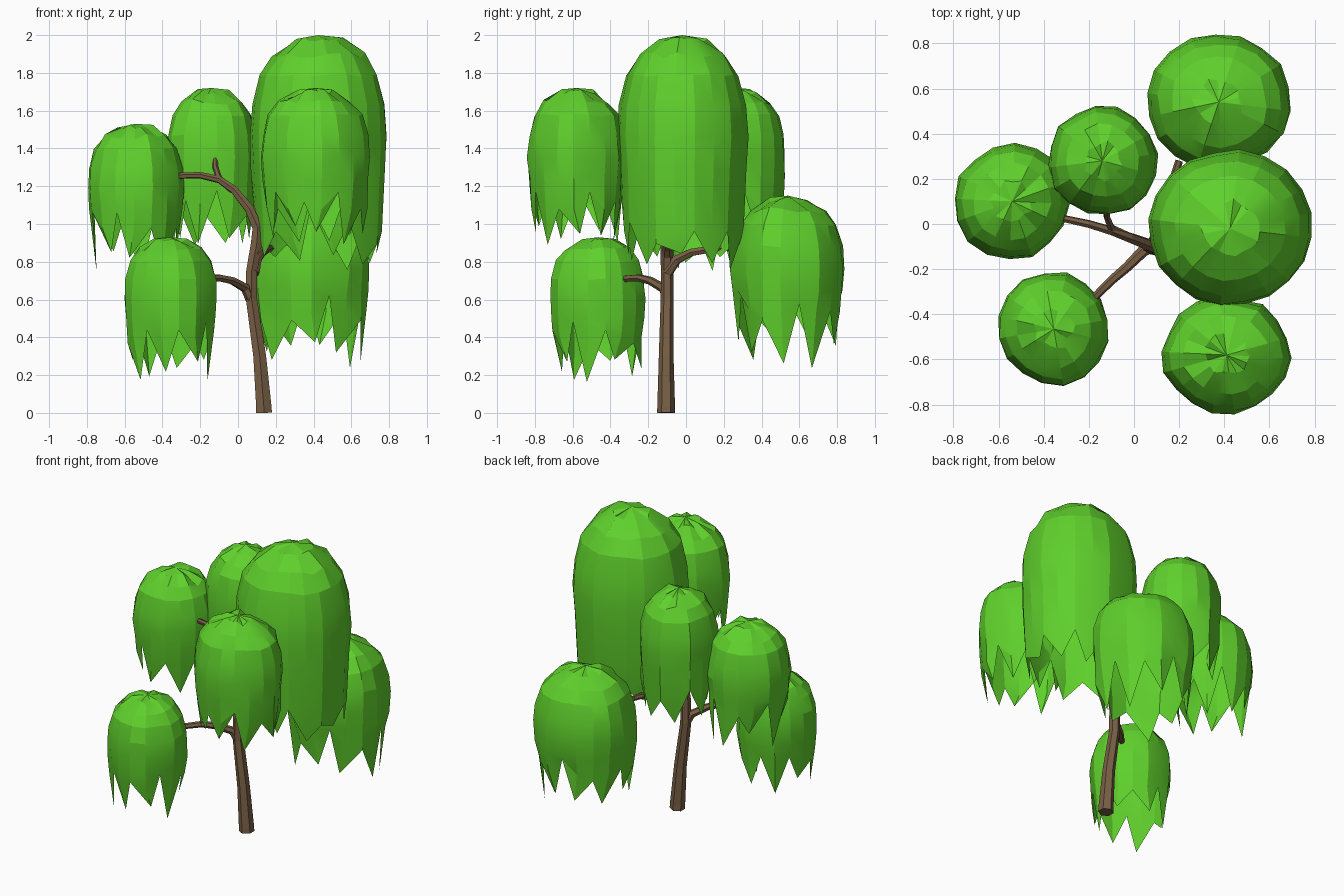
import bpy, bmesh, math, random

if "Cube" in bpy.data.objects:
    bpy.data.objects.remove(bpy.data.objects["Cube"])

random.seed(5)


def material(name, rgb):
    m = bpy.data.materials.new(name)
    m.diffuse_color = (*rgb, 1)
    m.use_nodes = True
    m.node_tree.nodes["Principled BSDF"].inputs["Base Color"].default_value = m.diffuse_color
    return m


BARK = material("bark", (0.19, 0.115, 0.06))
LEAF = material("leaf", (0.115, 0.63, 0.025))


def limb(name, pts):
    """Tapered six-sided limb through (x, y, z, radius) points."""
    cu = bpy.data.curves.new(name, 'CURVE')
    cu.dimensions = '3D'
    cu.bevel_depth = 1.0
    cu.bevel_resolution = 1
    cu.use_fill_caps = True
    sp = cu.splines.new('POLY')
    sp.points.add(len(pts) - 1)
    sp.use_smooth = False
    for p, (x, y, z, r) in zip(sp.points, pts):
        p.co = (x, y, z, 1)
        p.radius = r
    ob = bpy.data.objects.new(name, cu)
    bpy.context.collection.objects.link(ob)
    cu.materials.append(BARK)


# fraction of drop, fraction of radius
PROFILE = [(0.015, 0.36), (0.075, 0.68), (0.16, 0.87), (0.28, 0.98), (0.41, 1.01), (0.54, 0.98)]


def canopy(name, cx, cy, rx, ry, top, low, notch, spikes, rough=1.0):
    """Drooping dome, open below, with a fringe of pointed leaf strips."""
    bm = bmesh.new()
    n = spikes * 2
    drop = top - low
    rings = []
    off = random.random()
    fold = [random.uniform(-0.035, 0.03) * rough for _ in range(n)]    # creases down each column

    def vert(j, f, k, amp):
        a = 2 * math.pi * (j + off) / n
        k *= 1 + random.uniform(-amp, amp * 0.5) * rough + fold[round(j) % n]
        return bm.verts.new((cx + rx * k * math.cos(a), cy + ry * k * math.sin(a), top - f * drop))

    for f, k in PROFILE:
        amp = 0.2 if k < 0.5 else 0.03
        sag = 0.03 if k < 0.8 else 0.015
        rings.append([vert(j, f + random.uniform(-0.3, 1) * sag * rough, k, amp) for j in range(n)])
    # ragged lower ring: notches at even columns, some cut high
    rings.append([vert(j, max(0.57, notch + random.choice((-0.1, -0.04, 0.0, 0.05)))
                       if j % 2 == 0 else notch, 0.94, 0.04) for j in range(n)])
    apex = bm.verts.new((cx, cy, top))
    for j in range(n):
        bm.faces.new((apex, rings[0][j], rings[0][(j + 1) % n]))
        for a, b in zip(rings, rings[1:]):
            bm.faces.new((a[j], b[j], b[(j + 1) % n], a[(j + 1) % n]))
    last = rings[-1]
    for j in range(1, n, 2):
        tip = vert(j + random.uniform(-0.4, 0.4), random.uniform(0.82, 1.0), 0.87, 0.1)
        bm.faces.new((last[j - 1], tip, last[j]))
        bm.faces.new((last[j], tip, last[(j + 1) % n]))
    me = bpy.data.meshes.new(name)
    bm.to_mesh(me)
    bm.free()
    ob = bpy.data.objects.new(name, me)
    bpy.context.collection.objects.link(ob)
    me.materials.append(LEAF)
    bpy.ops.object.select_all(action='DESELECT')
    bpy.context.view_layer.objects.active = ob
    ob.select_set(True)
    bpy.ops.object.shade_smooth_by_angle(angle=math.radians(15))


# Trunk and its long upper left bough
limb("trunk", [(0.138, -0.105, 0, 0.048), (0.137, -0.105, 0.03, 0.047), (0.115, -0.105, 0.3, 0.039),
               (0.072, -0.1, 0.6, 0.034), (0.072, -0.1, 0.75, 0.033), (0.1, -0.1, 0.9, 0.036),
               (0.105, -0.1, 0.98, 0.033), (0.06, -0.09, 1.08, 0.027), (-0.02, -0.06, 1.18, 0.023),
               (-0.1, -0.03, 1.235, 0.02), (-0.2, 0.0, 1.258, 0.018), (-0.315, 0.025, 1.255, 0.016)])
# Branches reaching into each canopy
limb("front_left_branch", [(0.07, -0.1, 0.6, 0.03), (0.04, -0.12, 0.66, 0.026), (-0.03, -0.19, 0.7, 0.022),
                           (-0.1, -0.25, 0.715, 0.02), (-0.175, -0.325, 0.71, 0.018)])
limb("back_left_branch", [(-0.03, -0.055, 1.18, 0.02), (-0.1, -0.02, 1.24, 0.018),
                          (-0.12, 0.03, 1.3, 0.015), (-0.122, 0.07, 1.37, 0.012)])
limb("back_right_branch", [(0.085, -0.1, 0.74, 0.03), (0.1, -0.05, 0.81, 0.026), (0.13, 0.03, 0.85, 0.022),
                           (0.16, 0.15, 0.87, 0.02), (0.2, 0.28, 0.875, 0.017)])
limb("right_branch", [(0.09, -0.1, 0.83, 0.03), (0.13, -0.1, 0.87, 0.025), (0.16, -0.1, 0.89, 0.02)])

# Six drooping canopies: centre, radii, top, lowest tip, notch, spike count
canopy("tall_canopy", 0.425, -0.02, 0.36, 0.345, 2.0, 0.70, 0.80, 10, 0.6)
canopy("front_right_canopy", 0.41, -0.58, 0.285, 0.26, 1.72, 0.83, 0.72, 9)
canopy("back_right_canopy", 0.375, 0.54, 0.32, 0.303, 1.15, 0.22, 0.66, 9)
canopy("back_left_canopy", -0.14, 0.28, 0.245, 0.245, 1.72, 0.84, 0.72, 8)
canopy("left_canopy", -0.54, 0.1, 0.255, 0.255, 1.53, 0.72, 0.68, 8)
canopy("front_left_canopy", -0.355, -0.465, 0.25, 0.25, 0.93, 0.16, 0.68, 8)
